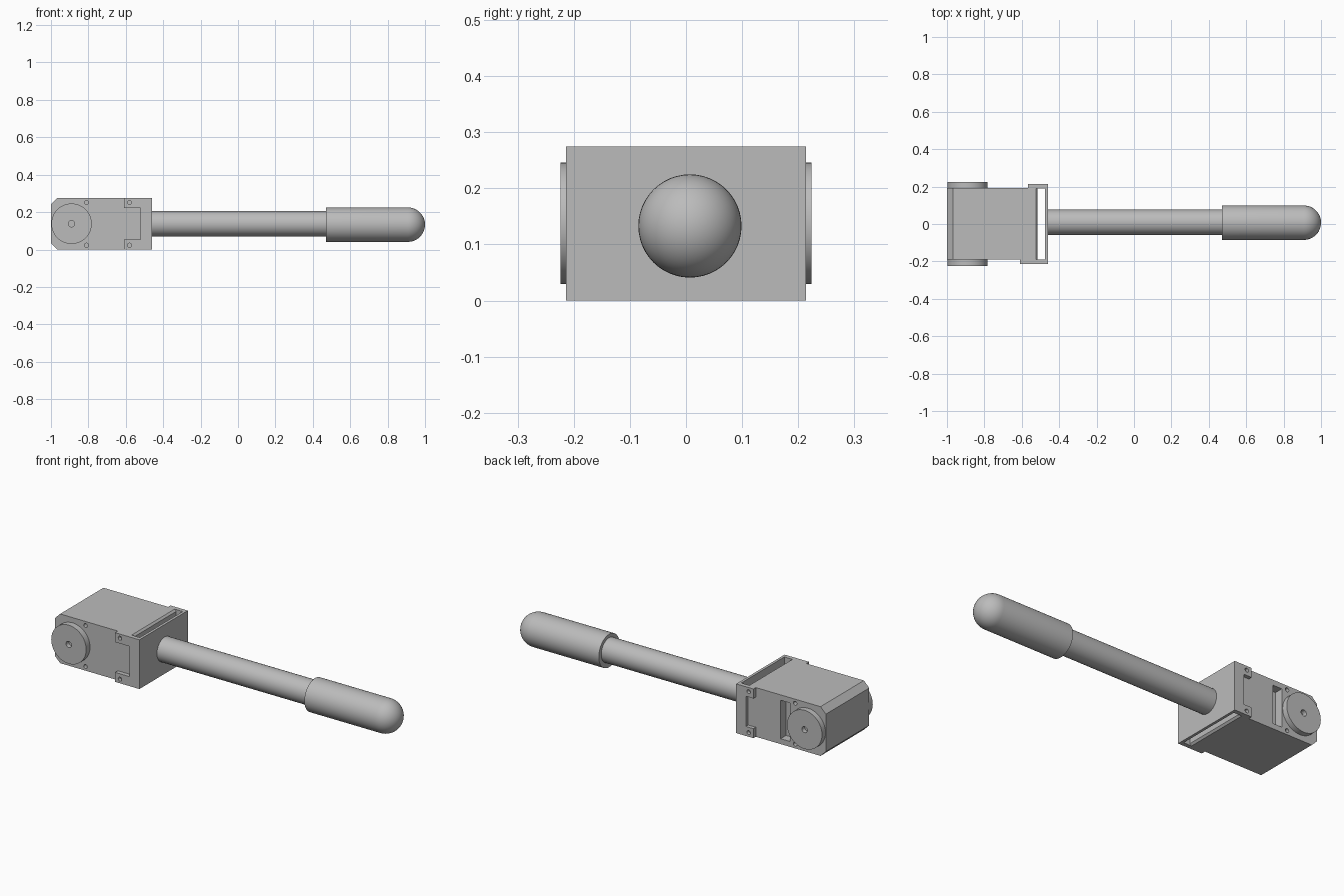
import bpy, bmesh, math

cube = bpy.data.objects.get("Cube")
if cube:
    bpy.data.objects.remove(cube, do_unlink=True)

grey = bpy.data.materials.new("plain grey")
grey.use_nodes = True
grey.diffuse_color = (0.5, 0.5, 0.5, 1)
grey.node_tree.nodes["Principled BSDF"].inputs["Base Color"].default_value = (0.5, 0.5, 0.5, 1)


def finish(bm, name):
    bmesh.ops.recalc_face_normals(bm, faces=bm.faces)
    mesh = bpy.data.meshes.new(name)
    bm.to_mesh(mesh)
    bm.free()
    mesh.materials.append(grey)
    obj = bpy.data.objects.new(name, mesh)
    bpy.context.collection.objects.link(obj)
    return obj


def extrude_xz(name, profile, y0, y1):
    """Prism from an x-z outline, running from y0 to y1."""
    bm = bmesh.new()
    face = bm.faces.new([bm.verts.new((x, y0, z)) for x, z in profile])
    ext = bmesh.ops.extrude_face_region(bm, geom=[face])["geom"]
    verts = [g for g in ext if isinstance(g, bmesh.types.BMVert)]
    bmesh.ops.translate(bm, verts=verts, vec=(0, y1 - y0, 0))
    return finish(bm, name)


def box(name, x0, x1, y0, y1, z0, z1):
    return extrude_xz(name, [(x0, z0), (x1, z0), (x1, z1), (x0, z1)], y0, y1)


def circle(x, z, r, n):
    return [(x + r * math.cos(math.tau * i / n), z + r * math.sin(math.tau * i / n))
            for i in range(n)]


def smooth(obj):
    bpy.ops.object.select_all(action="DESELECT")
    obj.select_set(True)
    bpy.context.view_layer.objects.active = obj
    bpy.ops.object.shade_smooth_by_angle(angle=math.radians(30))


def cut(obj, cutters):
    bpy.context.view_layer.objects.active = obj
    for c in cutters:
        mod = obj.modifiers.new("cut", "BOOLEAN")
        mod.operation = "DIFFERENCE"
        mod.solver = "EXACT"
        mod.object = c
        bpy.ops.object.modifier_apply(modifier=mod.name)
        bpy.data.objects.remove(c, do_unlink=True)


def lathe_x(name, profile, y, z, steps=48):
    """Turn an (x, radius) profile about an axis along x."""
    bm = bmesh.new()
    verts = [bm.verts.new((x, y + r, z)) for x, r in profile]
    edges = [bm.edges.new(pair) for pair in zip(verts, verts[1:])]
    bmesh.ops.spin(bm, geom=verts + edges, cent=(0, y, z), axis=(1, 0, 0),
                   angle=math.tau, steps=steps)
    bmesh.ops.remove_doubles(bm, verts=bm.verts, dist=0.0002)
    obj = finish(bm, name)
    smooth(obj)
    return obj


H, HALF, OUT = 0.275, 0.19, 0.214
PIVOT_X, PIVOT_Z = -0.89, 0.138

# Motor body with chamfered rear corners
c = 0.033
body = extrude_xz("motor_body", [(-1, c), (-1 + c, 0), (-0.525, 0), (-0.515, 0.01),
                                 (-0.515, H - 0.01), (-0.525, H), (-1 + c, H), (-1, H - c)],
                  -HALF, HALF + 0.003)
holes = [extrude_xz("hole", circle(-0.81, z, 0.011, 16), s * 0.16, s * 0.24)
         for s in (-1, 1) for z in (0.023, H - 0.023)]
slot = box("slot", -0.777, -0.72, 0.145, 0.25, 0.03, 0.245)
cut(body, holes + [slot])

# Pivot discs on both sides
for side, label in ((-1, "front"), (1, "back")):
    disc = extrude_xz(label + "_pivot_disc", circle(PIVOT_X, PIVOT_Z, 0.108, 48),
                      side * (HALF - 0.005), side * 0.224)
    cut(disc, [extrude_xz("hole", circle(PIVOT_X, PIVOT_Z, 0.017, 24),
                          side * 0.199, side * 0.25)])
    smooth(disc)

# Bracket: end plate and two notched cheeks with screw holes
box("bracket_plate", -0.475, -0.46, -OUT, OUT, 0, H)
for side, label, tab in ((-1, "front", -0.61), (1, "back", -0.567)):
    t, n = 0.053, -0.52
    cheek = extrude_xz(label + "_bracket_cheek",
                       [(tab, 0), (-0.475, 0), (-0.475, H), (tab, H), (tab, H - t),
                        (n, H - t), (n, t), (tab, t)], side * HALF, side * OUT)
    hx = tab + 0.03
    cut(cheek, [extrude_xz("hole", circle(hx, z, 0.011, 16), side * 0.194, side * 0.25)
                for z in (0.023, H - 0.023)])

# Rod
lathe_x("rod", [(-0.465, 0), (-0.465, 0.068), (0.48, 0.068), (0.48, 0)], 0.009, 0.138)

# Grip with a domed end
R = 0.092
dome = [(1 - R + R * math.sin(a), R * math.cos(a))
        for a in (math.pi / 2 * i / 12 for i in range(13))]
lathe_x("grip", [(0.47, 0), (0.47, R)] + dome, 0.007, 0.133)
